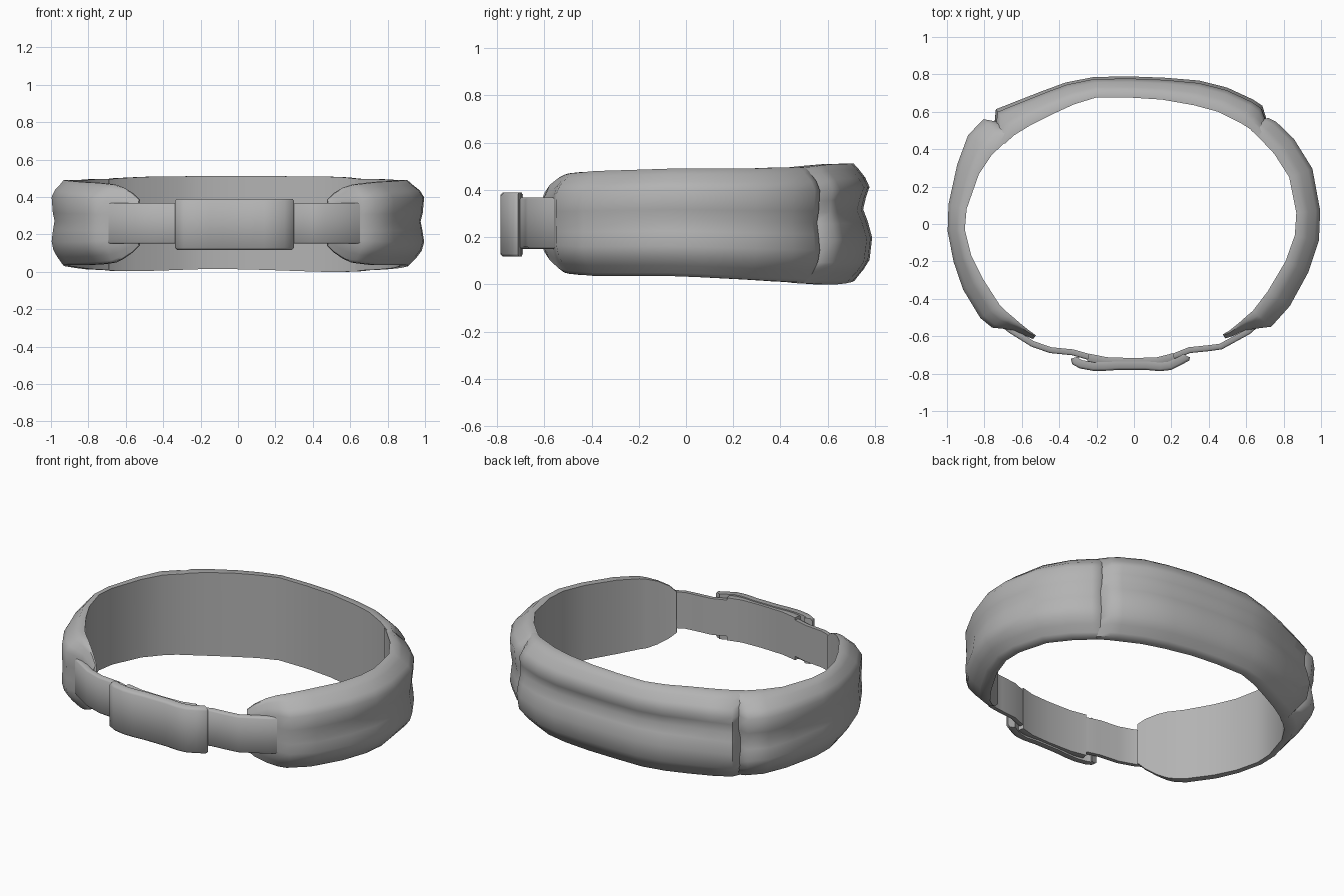
import bpy, bmesh
from mathutils import Vector

grey = bpy.data.materials.new("grey fabric")
grey.diffuse_color = (0.45, 0.45, 0.45, 1)


def path_normals(pts):
    """Right-hand normals along an open path."""
    out = []
    for i in range(len(pts)):
        d = pts[min(i + 1, len(pts) - 1)] - pts[max(i - 1, 0)]
        out.append(Vector((d.y, -d.x)).normalized())
    return out


def loft(name, rings, angle):
    """Skin closed rings into a capped solid."""
    bm = bmesh.new()
    rows = [[bm.verts.new(p) for p in r] for r in rings]
    n = len(rows[0])
    for a, b in zip(rows, rows[1:]):
        for i in range(n):
            bm.faces.new((a[i], a[(i + 1) % n], b[(i + 1) % n], b[i]))
    bm.faces.new(rows[0])
    bm.faces.new(rows[-1][::-1])
    bmesh.ops.recalc_face_normals(bm, faces=bm.faces)
    mesh = bpy.data.meshes.new(name)
    bm.to_mesh(mesh)
    bm.free()
    mesh.materials.append(grey)
    ob = bpy.data.objects.new(name, mesh)
    bpy.context.collection.objects.link(ob)
    bpy.ops.object.select_all(action='DESELECT')
    ob.select_set(True)
    bpy.context.view_layer.objects.active = ob
    bpy.ops.object.shade_smooth_by_angle(angle=angle)
    return ob


def pad(name, stations, mid, top):
    """Padded panel: stations of inner x, inner y, thickness, bottom, top, groove depth.
    mid is the groove height, top the fullness of the upper bulge."""
    pts = [Vector(s[:2]) for s in stations]
    rings = []
    for p, nrm, (_, _, t, lo, hi, g) in zip(pts, path_normals(pts), stations):
        section = ((0, 0), (.33, 0), (.43, .03), (.68, .1), (.9, .18), (1, mid - .24),
                   (1 - g * .5, mid - .1), (1 - g, mid), (top - g * .4, mid + .1), (top, .8),
                   (top * .82, .88), (.5, .95), (.3, 1), (0, 1))
        rings.append([(p.x + nrm.x * t * u, p.y + nrm.y * t * u, lo + (hi - lo) * v)
                      for u, v in section])
    return loft(name, rings, 0.95)


def band(name, pts, thick, lo, hi, bevel):
    """Flat band following its outer path, with softened edges."""
    pts = [Vector(p) for p in pts]
    rings = []
    for p, n in zip(pts, path_normals(pts)):
        q = p - n * thick
        o = p - n * bevel
        rings.append([(q.x, q.y, lo), (o.x, o.y, lo), (p.x, p.y, lo + bevel),
                      (p.x, p.y, hi - bevel), (o.x, o.y, hi), (q.x, q.y, hi)])
    return loft(name, rings, 0.9)


# Side pads, tapering to thin rounded flaps at the front
pad("right_side_pad", [
    (.475, -.59, .025, .14, .385, 0), (.51, -.57, .035, .105, .42, 0),
    (.56, -.53, .05, .07, .45, 0), (.605, -.49, .09, .05, .465, 0),
    (.635, -.465, .13, .045, .47, .02), (.715, -.36, .142, .035, .48, .05),
    (.81, -.20, .135, .035, .485, .1), (.86, -.06, .132, .035, .49, .14),
    (.868, .06, .128, .03, .49, .15), (.83, .25, .132, .02, .49, .13),
    (.75, .375, .132, .012, .495, .1), (.67, .46, .125, .008, .495, .12),
    (.645, .485, .11, .008, .495, .15), (.625, .50, .07, .01, .495, .2)], .52, 1)
pad("left_side_pad", [
    (-.645, .475, .09, .01, .495, .2), (-.69, .435, .17, .01, .495, .13),
    (-.76, .37, .165, .012, .495, .1), (-.83, .265, .127, .02, .49, .13),
    (-.895, .08, .1, .03, .49, .17), (-.905, -.03, .092, .035, .49, .17),
    (-.87, -.17, .1, .035, .485, .12), (-.81, -.29, .12, .035, .48, .06),
    (-.72, -.43, .125, .04, .475, .03), (-.68, -.47, .115, .045, .47, .02),
    (-.65, -.495, .085, .05, .465, 0), (-.61, -.53, .05, .07, .45, 0),
    (-.56, -.57, .035, .105, .42, 0), (-.525, -.595, .025, .14, .385, 0)], .52, 1)

# Back pad with a horizontal groove
pad("back_pad", [
    (.67, .475, .08, .004, .495, .15), (.61, .515, .14, .002, .5, .17),
    (.57, .54, .142, 0, .505, .2), (.45, .6, .138, 0, .51, .27),
    (.32, .635, .135, .004, .51, .32), (.15, .665, .118, .01, .512, .34),
    (-.02, .676, .113, .014, .512, .34), (-.2, .677, .11, .014, .512, .34),
    (-.32, .64, .125, .01, .51, .32), (-.43, .59, .135, .006, .51, .27),
    (-.55, .53, .148, .003, .505, .2), (-.64, .475, .17, .004, .5, .17),
    (-.69, .43, .09, .008, .495, .15)], .61, .9)

# Front strap running out of the side pads and behind the buckle
band("front_strap", [
    (-.77, -.5), (-.67, -.58), (-.55, -.655), (-.45, -.69), (-.33, -.702), (-.25, -.725),
    (-.15, -.745), (0, -.75), (.13, -.745), (.22, -.722), (.3, -.69), (.4, -.68),
    (.47, -.67), (.62, -.588), (.72, -.5)], .032, .15, .368, .008)

# Curved buckle plate and the wider backing joining it to the strap
band("buckle", [
    (-.338, -.72), (-.33, -.75), (-.29, -.772), (-.22, -.785), (-.155, -.785), (-.08, -.78),
    (.06, -.78), (.14, -.787), (.2, -.78), (.25, -.755), (.295, -.73), (.3, -.712)],
    .046, .117, .39, .012)
band("buckle_backing", [
    (-.25, -.735), (-.15, -.755), (0, -.76), (.13, -.755), (.22, -.732)],
    .043, .127, .383, .006)
